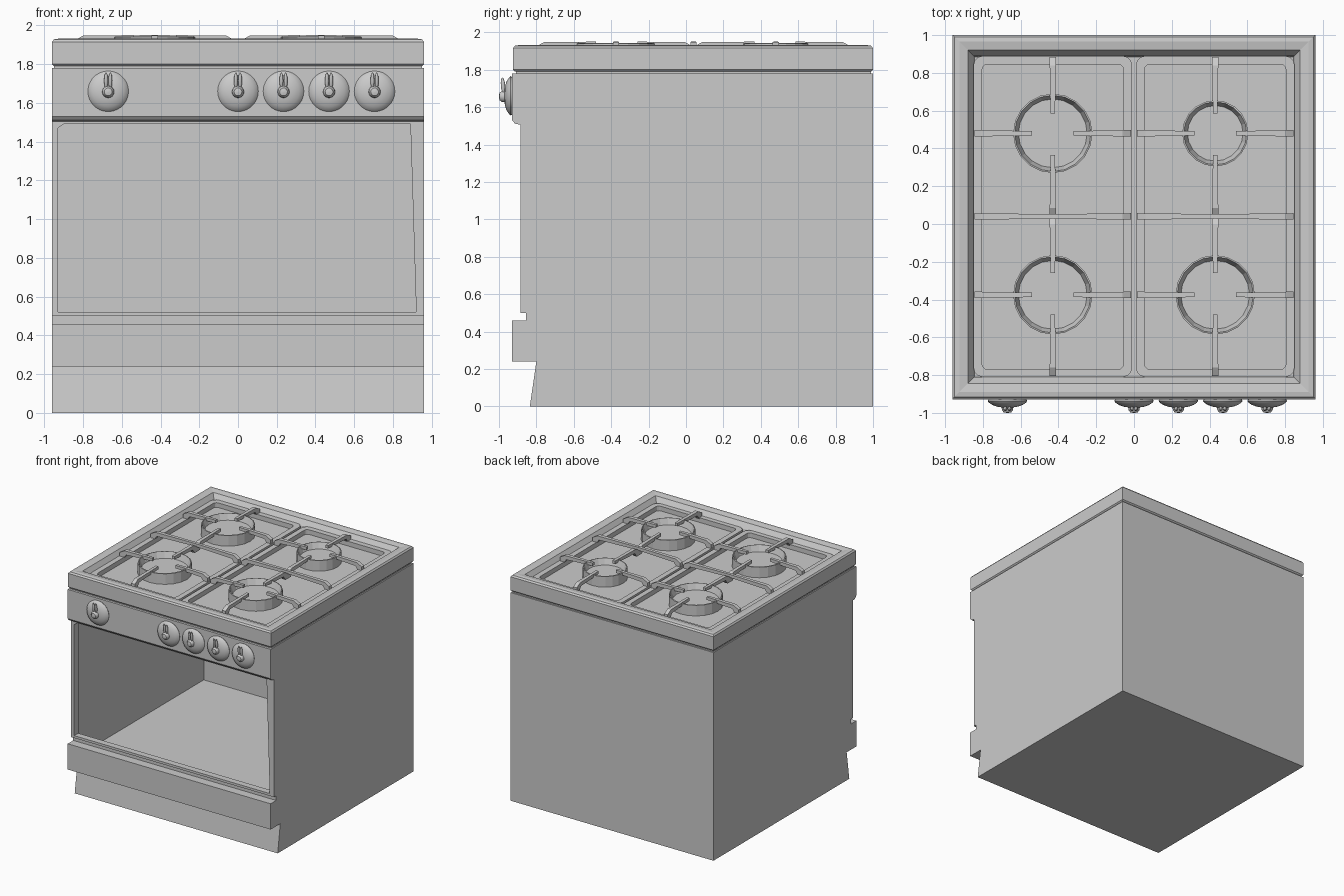
import bpy, bmesh, math
from mathutils import Vector

if "Cube" in bpy.data.objects:
    bpy.data.objects.remove(bpy.data.objects["Cube"])


def finish(name, bm):
    bmesh.ops.recalc_face_normals(bm, faces=bm.faces)
    me = bpy.data.meshes.new(name)
    bm.to_mesh(me)
    bm.free()
    ob = bpy.data.objects.new(name, me)
    bpy.context.collection.objects.link(ob)
    return ob


def loft(name, loops, caps=True, closed=False):
    """Join equal-length vertex loops with quads."""
    bm = bmesh.new()
    rings = [[bm.verts.new(p) for p in lp] for lp in loops]
    pairs = list(zip(rings, rings[1:]))
    if closed:
        pairs.append((rings[-1], rings[0]))
    n = len(rings[0])
    for a, b in pairs:
        for i in range(n):
            j = (i + 1) % n
            bm.faces.new((a[i], a[j], b[j], b[i]))
    if caps and not closed:
        bm.faces.new(rings[0])
        bm.faces.new(rings[-1])
    return finish(name, bm)


def box(name, x0, x1, y0, y1, z0, z1):
    return loft(name, [[(x0, y0, z), (x1, y0, z), (x1, y1, z), (x0, y1, z)] for z in (z0, z1)])


def smooth(ob, deg=40):
    bpy.ops.object.select_all(action='DESELECT')
    ob.select_set(True)
    bpy.context.view_layer.objects.active = ob
    bpy.ops.object.shade_smooth_by_angle(angle=math.radians(deg))


def cut(ob, cutter):
    m = ob.modifiers.new("cut", 'BOOLEAN')
    m.operation = 'DIFFERENCE'
    m.solver = 'EXACT'
    m.object = cutter
    cutter.hide_render = True
    bpy.context.view_layer.objects.active = ob
    bpy.ops.object.modifier_apply(modifier=m.name)
    bpy.data.objects.remove(cutter)


# Cabinet: side profile extruded across the width
side = [(1, 0), (1, 1.78), (-.93, 1.78), (-.93, 1.53), (-.915, 1.512), (-.885, 1.505),
        (-.885, .50), (-.855, .50), (-.855, .46), (-.93, .46), (-.93, .24), (-.80, .24), (-.835, 0)]
body = loft("cabinet", [[(x, y, z) for y, z in side] for x in (-.96, .96)])

# Oven opening and the larger chamber behind it
opening = [(-.93, .52), (.92, .52), (.89, 1.49), (-.90, 1.49), (-.93, 1.47)]
cut(body, loft("opening_cutter", [[(x, y, z) for x, z in opening] for y in (-1.1, -.5)]))
cut(body, box("chamber_cutter", -.94, .94, -.83, .88, .32, 1.495))

# Recessed neck between cabinet and hob
box("hob_neck", -.95, .95, -.91, .99, 1.77, 1.80)

# Hob tray: inset rectangles (inset, height)
steps = [(.01, 1.79), (0, 1.80), (0, 1.915), (.01, 1.928), (.035, 1.932),
         (.08, 1.925), (.11, 1.88), (.115, 1.85)]
loft("hob_tray", [[(-.96 + d, -.925 + d, z), (.96 - d, -.925 + d, z),
                   (.96 - d, 1 - d, z), (-.96 + d, 1 - d, z)] for d, z in steps])


def round_rect(x0, x1, y0, y1, r, z):
    pts = []
    for cx, cy, a0 in ((x1 - r, y1 - r, 0), (x0 + r, y1 - r, 90),
                       (x0 + r, y0 + r, 180), (x1 - r, y0 + r, 270)):
        for k in range(4):
            a = math.radians(a0 + 30 * k)
            pts.append((cx + r * math.cos(a), cy + r * math.sin(a), z))
    return pts


def bar(name, start, end):
    """Grate bar: foot at start, free tip or crossing at end."""
    s, e = Vector(start), Vector(end)
    L = (e - s).length
    d = (e - s) / L
    n = Vector((-d.y, d.x))
    prof = [(0, 1.88), (0, 1.922), (.045, 1.947), (L, 1.95), (L, 1.925), (.06, 1.915), (.035, 1.88)]
    loops = []
    for sg in (-1, 1):
        lp = []
        for t, z in prof:
            p = s + d * t + n * sg * (.017 - .005 * t / L)
            lp.append((p.x, p.y, z))
        loops.append(lp)
    loft(name, loops)


def ring(cx, cy, r, z, n=20):
    return [(cx + r * math.cos(2 * math.pi * i / n), cy + r * math.sin(2 * math.pi * i / n), z)
            for i in range(n)]


# Grates and burners, left and right
YM, Y0, Y1 = .04, -.805, .885
for tag, cx, radii in (("left", -.43, (.21, .21)), ("right", .43, (.21, .175))):
    x0, x1 = cx - .42, cx + .42
    o = (x0, x1, -.81, .89, .05)
    i = (x0 + .045, x1 - .045, -.77, .845, .03)
    loft(f"grate_frame_{tag}", [round_rect(*o, 1.845), round_rect(*o, 1.89),
                                round_rect(*i, 1.89), round_rect(*i, 1.845)], closed=True)
    for where, yb, edge, r in (("front", -.375, Y0, radii[0]), ("back", .48, Y1, radii[1])):
        nm = f"{where}_{tag}"
        sg = 1 if edge > 0 else -1
        bar(f"grate_bar_outer_{nm}", (cx, edge), (cx, yb + sg * .105))
        bar(f"grate_bar_inner_{nm}", (cx, YM), (cx, yb - sg * .115))
        bar(f"grate_bar_west_{nm}", (x0 + .005, yb), (cx - .11, yb))
        bar(f"grate_bar_east_{nm}", (x1 - .005, yb), (cx + .11, yb))
        # Burner cup with raised collar and sunken floor
        loft(f"burner_{nm}", [ring(cx, yb, r, 1.845), ring(cx, yb, r, 1.94),
                              ring(cx, yb, r - .008, 1.942), ring(cx, yb, r - .028, 1.89)])
    bar(f"grate_cross_west_{tag}", (x0 + .005, YM), (cx + .012, YM))
    bar(f"grate_cross_east_{tag}", (x1 - .005, YM), (cx - .012, YM))


# Control knobs: turned dome, centre boss and two grip fins
def turned(name, x, z, prof, n=28):
    ob = loft(name, [[(x + r * math.cos(2 * math.pi * k / n), y, z + r * math.sin(2 * math.pi * k / n))
                      for k in range(n)] for r, y in prof])
    smooth(ob)


def fin(name, x, z):
    bm = bmesh.new()
    bmesh.ops.create_uvsphere(bm, u_segments=12, v_segments=8, radius=1)
    for v in bm.verts:
        c = v.co
        # leaning ellipsoid
        v.co = (x + c.x * .010, -.978 + c.y * .012 - c.z * .004, z + c.z * .044)
    smooth(finish(name, bm))


ZK = 1.66
for k, x in enumerate((-.67, 0, .235, .47, .705)):
    turned(f"knob_{k}", x, ZK, [(.098, -.925), (.105, -.937), (.098, -.946), (.08, -.958),
                                (.055, -.967), (.03, -.971), (.005, -.972)])
    turned(f"knob_boss_{k}", x, ZK - .003, [(.032, -.965), (.029, -.985), (.02, -.997), (.004, -1.0)], 16)
    for sg in (-1, 1):
        fin(f"knob_fin_{k}_{'r' if sg > 0 else 'l'}", x + sg * .011, 1.714)
